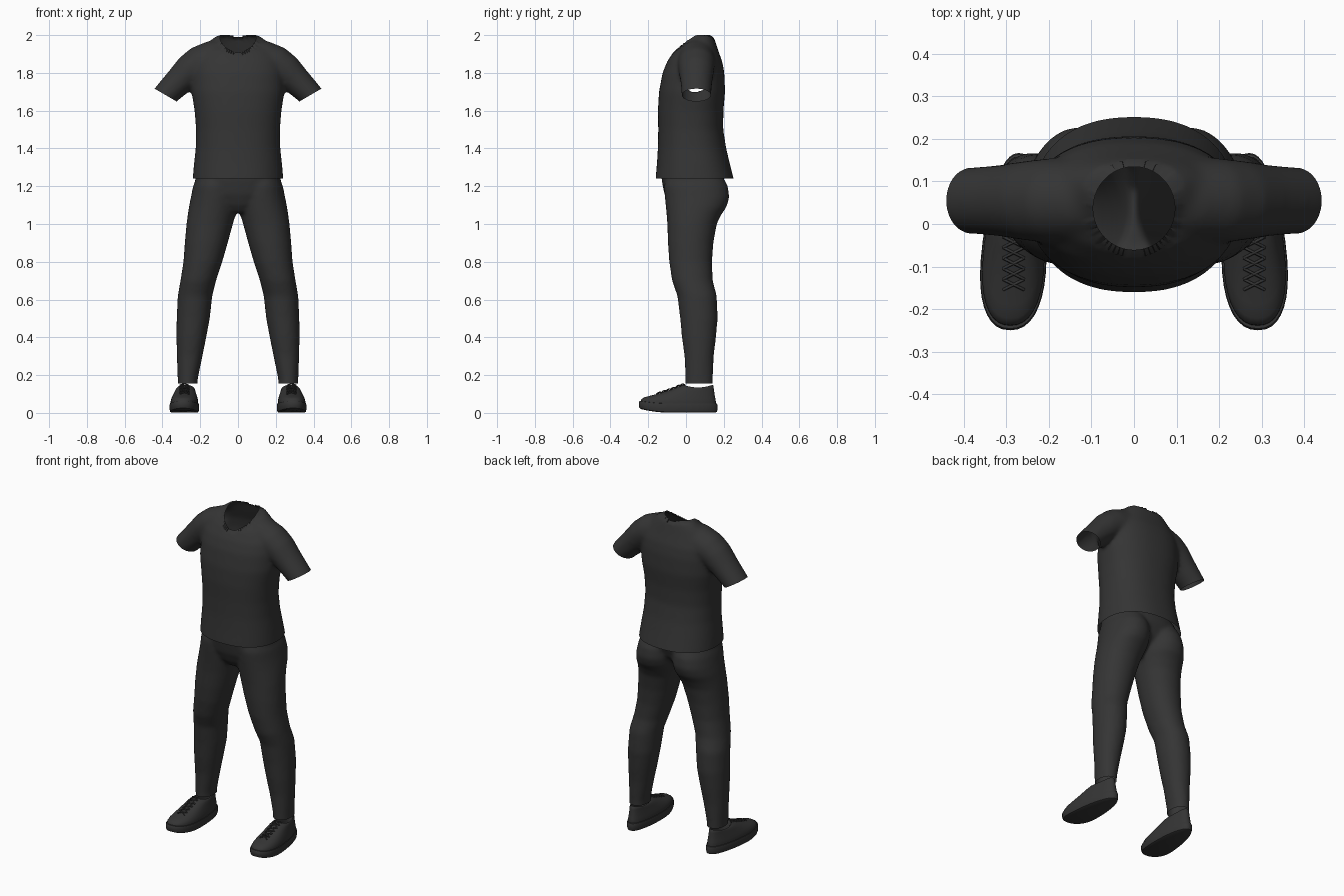
import bpy, bmesh, math
from mathutils import Vector
from mathutils.bvhtree import BVHTree

if "Cube" in bpy.data.objects:
    bpy.data.objects.remove(bpy.data.objects["Cube"])


def material(name, rgb):
    m = bpy.data.materials.new(name)
    m.use_nodes = True
    m.diffuse_color = (*rgb, 1)
    bsdf = m.node_tree.nodes["Principled BSDF"]
    bsdf.inputs["Base Color"].default_value = (*rgb, 1)
    bsdf.inputs["Roughness"].default_value = 0.8
    return m


charcoal = material("charcoal cloth", (0.035, 0.035, 0.035))


def ring(cx, rx, yf, yb, z, n=48, power=2.3):
    """Horizontal rounded outline between a front and a back y."""
    pts = []
    for i in range(n):
        t = math.tau * i / n
        c, s = math.cos(t), math.sin(t)
        x = math.copysign(abs(s) ** (2 / power), s) * rx
        y = math.copysign(abs(c) ** (2 / power), c) * (yb - yf) / 2
        pts.append(Vector((cx + x, (yf + yb) / 2 + y, z)))
    return pts


def loft(bm, rings, cap_start=True, cap_end=True):
    rows = [[bm.verts.new(p) for p in r] for r in rings]
    for a, b in zip(rows, rows[1:]):
        for i in range(len(a)):
            j = (i + 1) % len(a)
            bm.faces.new((a[i], a[j], b[j], b[i]))
    if cap_start:
        bm.faces.new(rows[0][::-1])
    if cap_end:
        bm.faces.new(rows[-1])


def finish(bm, name, angle=50):
    bmesh.ops.recalc_face_normals(bm, faces=bm.faces)
    me = bpy.data.meshes.new(name)
    bm.to_mesh(me)
    bm.free()
    me.materials.append(charcoal)
    me.shade_smooth()
    me.set_sharp_from_angle(angle=math.radians(angle))
    ob = bpy.data.objects.new(name, me)
    bpy.context.collection.objects.link(ob)
    return ob


def fuse(bm, iterations):
    """Merge overlapping solids into one smooth skin."""
    ob = finish(bm, "blend_helper")
    mod = ob.modifiers.new("merge", "REMESH")
    mod.mode = "VOXEL"
    mod.voxel_size = 0.011
    mod = ob.modifiers.new("relax", "SMOOTH")
    mod.factor = 0.5
    mod.iterations = iterations
    dg = bpy.context.evaluated_depsgraph_get()
    me = bpy.data.meshes.new_from_object(ob.evaluated_get(dg))
    out = bmesh.new()
    out.from_mesh(me)
    bpy.data.objects.remove(ob)
    bpy.data.meshes.remove(me)
    return out


def cut(bm, co, normal, keep=lambda v: True):
    """Open the skin along a plane, removing what lies beyond it."""
    faces = [f for f in bm.faces if all(keep(v.co) for v in f.verts)]
    edges = {e for f in faces for e in f.edges}
    verts = {v for f in faces for v in f.verts}
    bmesh.ops.bisect_plane(bm, geom=faces + list(edges) + list(verts), dist=1e-5,
                           plane_co=co, plane_no=normal, clear_outer=True)


# Shirt: torso rings as z, half width, front y, back y
bm = bmesh.new()
torso = [(1.18, .242, -.162, .265), (1.24, .240, -.161, .252), (1.32, .233, -.154, .232),
         (1.4, .224, -.149, .213), (1.5, .222, -.147, .197), (1.6, .230, -.149, .198),
         (1.7, .246, -.143, .207), (1.8, .245, -.124, .203), (1.86, .235, -.1, .192),
         (1.92, .2, -.06, .17), (1.96, .16, -.005, .157), (2.0, .11, .04, .143)]
loft(bm, [ring(0, w, f, b, z) for z, w, f, b in torso])

# Sleeves: rings as x, z, tilt of the axis, radius across, radius in y
sleeve = [(.04, 1.875, 0, .11, .09), (.14, 1.865, 10, .105, .1), (.2, 1.848, 30, .097, .1),
          (.245, 1.82, 48, .089, .095), (.31, 1.757, 50, .077, .085),
          (.384, 1.683, 57, .068, .078), (.425, 1.62, 60, .066, .077)]
for side in (1, -1):
    rings = []
    for x, z, tilt, r, ry in sleeve:
        a = math.radians(tilt)
        rings.append([Vector((side * (x + math.sin(a) * r * math.cos(t)),
                              .055 + ry * math.sin(t), z + math.cos(a) * r * math.cos(t)))
                      for t in (math.tau * i / 32 for i in range(32))])
    loft(bm, rings)
bm = fuse(bm, 12)
cut(bm, (0, 0, 1.24), (0, 0, -1))
for side in (1, -1):
    cut(bm, (side * .384, 0, 1.683), (side * .5, 0, -.86), lambda c: c.x * side > .27)

# Neck opening with a narrow collar band
NECK = Vector((0, .037, 0))


def neck_ratio(c):
    return math.hypot(c.x / .113, (c.y - NECK.y) / .115)


hole = [f for f in bm.faces
        if f.calc_center_median().z > 1.75 and neck_ratio(f.calc_center_median()) < 1]
bmesh.ops.delete(bm, geom=hole, context="FACES")
rim = [e for e in bm.edges if e.is_boundary
       and all(v.co.z > 1.78 and neck_ratio(v.co) < 1.4 for v in e.verts)]
for v in {v for e in rim for v in e.verts}:
    k = 1 / neck_ratio(v.co)
    v.co.x *= k
    v.co.y = NECK.y + (v.co.y - NECK.y) * k
band = bmesh.ops.extrude_edge_only(bm, edges=rim)["geom"]
for v in (g for g in band if isinstance(g, bmesh.types.BMVert)):
    v.co.x *= .85
    v.co.y = NECK.y + (v.co.y - NECK.y) * .85
    v.co.z = min(v.co.z + .014, 2.0)
finish(bm, "shirt")

# Trousers: pelvis plus two legs (z, inner x, outer x, front y, back y)
bm = bmesh.new()
pelvis = [(1.06, .05, -.06, .08), (1.1, .13, -.09, .12), (1.16, .22, -.115, .175),
          (1.24, .226, -.13, .205), (1.34, .215, -.125, .19)]
loft(bm, [ring(0, w, f, b, z) for z, w, f, b in pelvis])
leg = [(1.26, .02, .215, -.1, .19), (1.2, 0, .238, -.117, .222), (1.14, -.002, .25, -.112, .23),
       (1.09, .002, .26, -.107, .215), (1.05, .012, .266, -.103, .187),
       (1.0, .027, .273, -.099, .163), (.9, .054, .282, -.096, .145),
       (.8, .083, .289, -.089, .138), (.7, .116, .305, -.074, .142),
       (.62, .136, .319, -.046, .163), (.5, .149, .325, -.031, .168),
       (.4, .168, .326, -.022, .159), (.3, .188, .324, -.008, .147),
       (.18, .213, .319, -.003, .142), (.1, .215, .318, -.003, .142)]
for side in (1, -1):
    loft(bm, [ring(side * (a + b) / 2, (b - a) / 2, f, k, z, 32, 2.1) for z, a, b, f, k in leg])
bm = fuse(bm, 8)
cut(bm, (0, 0, .155), (0, 0, -1))
cut(bm, (0, 0, 1.29), (0, 0, 1))
finish(bm, "trousers")


# Shoes: outline narrower at the heel, with the toe lifted
def foot_ring(side, z, yf, yb, hw, dip=0):
    pts = ring(0, hw, yf, yb, z, 40)
    mid, half = (yf + yb) / 2, (yb - yf) / 2
    for p in pts:
        c = (p.y - mid) / half
        p.x = side * (p.x * (1 - .2 * (c + .25)) + .279 - .05 * p.y)
        lift = max(0, (-.08 - p.y) / .17)
        p.z += .022 * lift ** 2 * (1 - z / .15) + dip * (c * c - .6)
    return pts


upper = [(.04, -.24, .158, .074), (.06, -.238, .158, .074), (.074, -.222, .156, .071),
         (.087, -.19, .153, .066), (.1, -.15, .151, .061), (.114, -.11, .149, .055),
         (.128, -.07, .147, .050), (.14, -.03, .145, .046, .014), (.143, -.015, .141, .042, .014),
         (.135, -.008, .135, .038, .01), (.1, 0, .13, .037), (.06, 0, .13, .037)]
sole = [(.001, -.235, .155, .068), (.005, -.246, .163, .076), (.018, -.25, .167, .079),
        (.042, -.25, .167, .079), (.049, -.246, .164, .077), (.051, -.236, .156, .07)]
for side, label in ((1, "left"), (-1, "right")):
    bm = bmesh.new()
    loft(bm, [foot_ring(side, *r) for r in sole])
    finish(bm, label + "_shoe_sole", 40)
    bm = bmesh.new()
    loft(bm, [foot_ring(side, *r) for r in upper], True, True)
    tree = BVHTree.FromBMesh(bm)
    finish(bm, label + "_shoe_upper", 60)

    # Crossed laces laid on the upper
    curve = bpy.data.curves.new(label + "_laces", "CURVE")
    curve.dimensions = "3D"
    curve.bevel_depth = .0035
    curve.bevel_resolution = 1
    curve.use_fill_caps = True
    curve.materials.append(charcoal)
    for row in range(6):
        y0 = -.155 + .025 * row
        for d in (1, -1):
            line = curve.splines.new("POLY")
            line.points.add(6)
            for i, pt in enumerate(line.points):
                u = i / 6
                x = side * .283 + d * (.05 * u - .025)
                y = y0 + .025 * u
                hit = tree.ray_cast(Vector((x, y, .4)), Vector((0, 0, -1)))[0]
                z = hit.z if hit else .12
                pt.co = (x, y, z + .002 + .003 * math.sin(math.pi * u), 1)
    ob = bpy.data.objects.new(label + "_laces", curve)
    bpy.context.collection.objects.link(ob)
